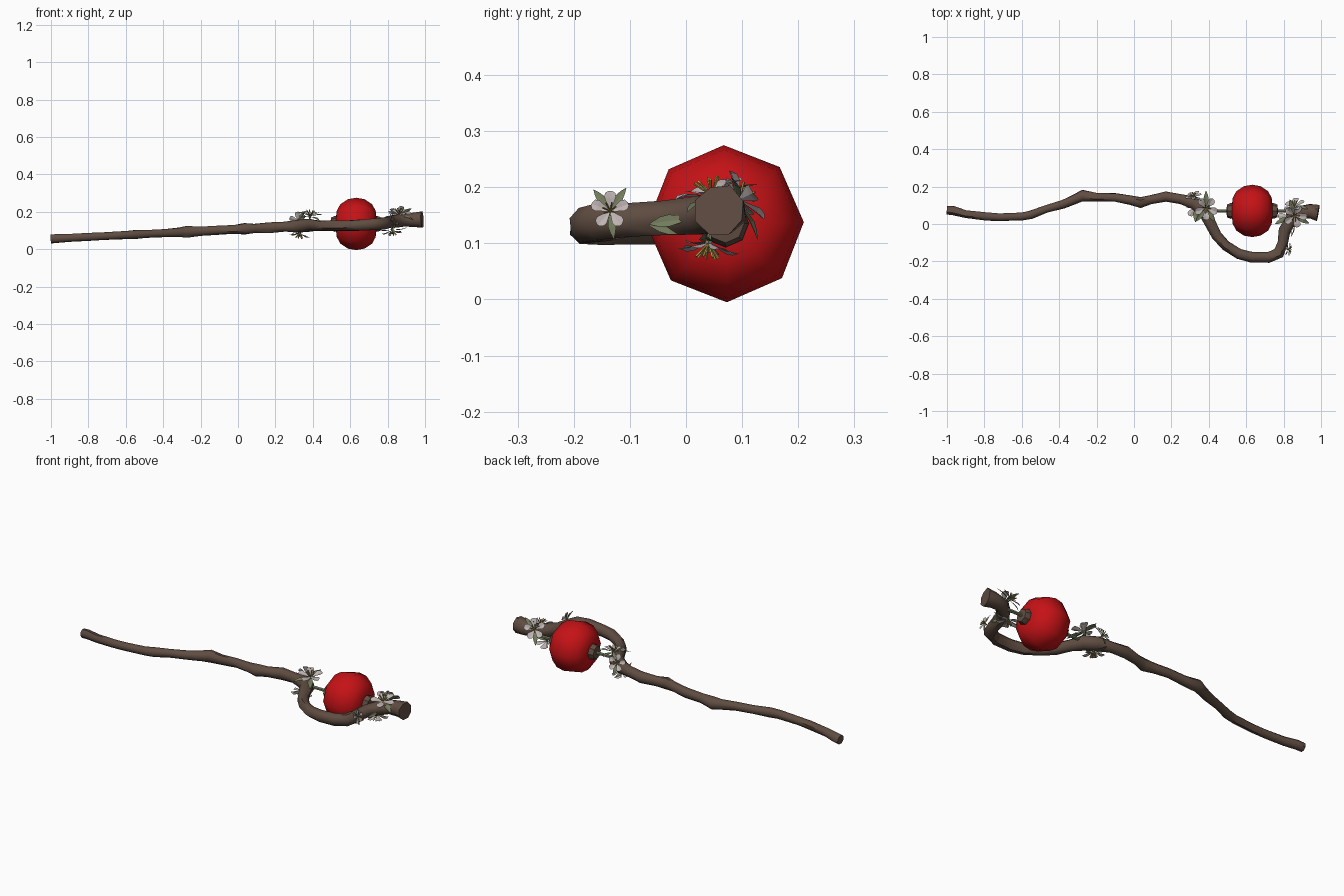
import bpy, bmesh, math, random
from mathutils import Vector, Matrix

if "Cube" in bpy.data.objects:
    bpy.data.objects.remove(bpy.data.objects["Cube"])

random.seed(4)


def material(name, rgb):
    m = bpy.data.materials.new(name)
    m.diffuse_color = (*rgb, 1)
    m.use_nodes = True
    m.node_tree.nodes["Principled BSDF"].inputs["Base Color"].default_value = m.diffuse_color
    return m


BARK = material("bark brown", (0.115, 0.073, 0.053))
RED = material("orb red", (0.56, 0.006, 0.008))
PETAL = material("petal pale grey", (0.52, 0.46, 0.45))
LEAF = material("leaf green", (0.17, 0.20, 0.11))
YELLOW = material("stamen yellow", (0.50, 0.36, 0.06))


def finish(bm, name, mats, smooth=None):
    me = bpy.data.meshes.new(name)
    bm.to_mesh(me)
    bm.free()
    for m in mats:
        me.materials.append(m)
    ob = bpy.data.objects.new(name, me)
    bpy.context.collection.objects.link(ob)
    if smooth:
        bpy.ops.object.select_all(action='DESELECT')
        ob.select_set(True)
        bpy.context.view_layer.objects.active = ob
        bpy.ops.object.shade_smooth_by_angle(angle=math.radians(smooth))
    return ob


def skin(bm, rings):
    # join closed rings of points and cap both ends
    vs = [[bm.verts.new(p) for p in r] for r in rings]
    n = len(vs[0])
    for a, b in zip(vs, vs[1:]):
        for i in range(n):
            bm.faces.new((a[i], a[(i + 1) % n], b[(i + 1) % n], b[i]))
    bm.faces.new(vs[0][::-1])
    bm.faces.new(vs[-1])
    bmesh.ops.recalc_face_normals(bm, faces=bm.faces[:])


def lathe_x(name, profile, mat, sides, smooth, centre=(0, 0.07, 0.135)):
    # turn (x, radius) pairs about a line parallel to x
    bm = bmesh.new()
    skin(bm, [[Vector((x, centre[1] + r * math.sin(t), centre[2] + r * math.cos(t)))
               for t in [2 * math.pi * i / sides - 0.02 for i in range(sides)]]
              for x, r in profile])
    return finish(bm, name, [mat], smooth)


# gnarled staff with its crook: x, y, radius
path = [(-1, .073, .025), (-.965, .07, .026), (-.9, .052, .022), (-.79, .04, .023),
        (-.72, .036, .021), (-.6, .04, .023), (-.55, .05, .025), (-.47, .08, .022),
        (-.38, .105, .024), (-.31, .135, .027), (-.275, .152, .032), (-.2, .143, .026),
        (-.1, .142, .025), (-.02, .128, .027), (.035, .115, .031), (.09, .13, .026),
        (.17, .147, .031), (.25, .133, .027), (.32, .115, .036), (.375, .07, .037),
        (.405, .01, .031), (.44, -.06, .029), (.49, -.115, .028), (.56, -.16, .029),
        (.63, -.178, .031), (.72, -.178, .032), (.775, -.155, .034), (.795, -.1, .031),
        (.805, -.035, .033), (.84, .025, .036), (.885, .06, .037), (.94, .068, .04),
        (.985, .06, .046)]
pts = [Vector((x, y, .055 + .052 * (x + 1) - .012 * max(0, -y) / .18)) for x, y, r in path]
rings = []
for i, p in enumerate(pts):
    d = (pts[min(i + 1, len(pts) - 1)] - pts[max(i - 1, 0)]).normalized()
    side = Vector((-d.y, d.x, 0)).normalized()
    up = d.cross(side)
    r = path[i][2]
    rings.append([p + (side * math.cos(t) + up * math.sin(t)) * r * random.uniform(.93, 1.07)
                  for t in [math.pi / 4 * (k + .5) for k in range(8)]])
bm = bmesh.new()
skin(bm, rings)
finish(bm, "staff", [BARK], 50)

# flattened orb, its end cups and the pin that holds it
half = [(.108, .035), (.104, .07), (.085, .105), (.045, .132)]
orb = [(.632 - x, r) for x, r in half] + [(.632, .14)] + [(.632 + x, r) for x, r in half[::-1]]
lathe_x("orb", orb, RED, 8, 60)
for s, name in ((-1, "left_cup"), (1, "right_cup")):
    lathe_x(name, [(.632 + s * x, r) for x, r in
                   ((.095, .04), (.115, .042), (.135, .034), (.137, .012))], BARK, 8, 40)
lathe_x("orb_pin", [(.36, .009), (.86, .009)], LEAF, 6, 40)


def blade(bm, M, rows, mat):
    # petal or leaf: rows of distance, half width, height, with a sunken midrib
    vs = [[bm.verts.new(M @ Vector((t, w * k, h - (1 - abs(k)) * w * .25)))
           for k in (-1, 0, 1)] for t, w, h in rows]
    for a, b in zip(vs, vs[1:]):
        for i in range(2):
            f = bm.faces.new((a[i], b[i], b[i + 1], a[i + 1]))
            f.material_index = mat


PETAL_ROWS = [(.05, .05, 0), (.35, .17, .12), (.68, .31, .25), (.9, .27, .27), (1.02, .09, .22)]
LEAF_ROWS = [(.1, .03, -.08), (.5, .19, -.02), (.85, .22, 0), (1.2, .13, -.06), (1.5, .01, -.15)]


def flower(name, pos, normal, radius, spin, leaves):
    q = Vector(normal).normalized().to_track_quat('Z', 'Y').to_matrix().to_4x4()
    base = (Matrix.Translation(pos) @ q @ Matrix.Rotation(math.radians(spin), 4, 'Z')
            @ Matrix.Scale(radius, 4))

    def turn(deg):
        return base @ Matrix.Rotation(math.radians(deg), 4, 'Z')
    bm = bmesh.new()
    for i in range(5):
        blade(bm, turn(72 * i), PETAL_ROWS, 0)
    for a in leaves:
        blade(bm, turn(a), LEAF_ROWS, 1)
    # thin stamens leaning outward
    for i in range(7):
        M = turn(360 / 7 * i) @ Matrix.Rotation(math.radians(38), 4, 'Y') \
            @ Matrix.Translation((0, 0, .3))
        res = bmesh.ops.create_cone(bm, segments=4, radius1=.025, radius2=.045,
                                    depth=.6, cap_ends=True, matrix=M)
        for f in {f for v in res['verts'] for f in v.link_faces}:
            f.material_index = 2
    # green calyx under the bloom
    res = bmesh.ops.create_cone(bm, segments=6, radius1=.06, radius2=.14, depth=.35,
                                cap_ends=True, matrix=base @ Matrix.Translation((0, 0, -.16)))
    for f in {f for v in res['verts'] for f in v.link_faces}:
        f.material_index = 1
    finish(bm, name, [PETAL, LEAF, YELLOW])


# blossoms at the neck, at the tip and on the crook
flower("neck_flower_top", (.385, .085, .178), (.1, -.15, 1), .062, 20, (36, 180, 250))
flower("neck_flower_bottom", (.33, .09, .085), (-.15, -.1, -1), .055, 0, (36, 200))
flower("neck_flower_back", (.32, .145, .155), (-.3, 1, .5), .045, 10, (110, 250))
flower("tip_flower_top", (.86, .045, .186), (.1, -.3, 1), .062, 50, (40, 170, 260))
flower("tip_flower_bottom", (.825, .04, .1), (.1, -.1, -1), .055, 15, (36, 180))
flower("tip_flower_back", (.86, .095, .178), (-.3, .8, .6), .055, 30, (108, 250))
flower("crook_flower", (.825, -.135, .158), (1, -.1, .25), .034, 18, (40, 110, 260))


# loose leaves along the inner crook
bm = bmesh.new()
for deg, pitch in ((75, -8), (100, 12)):
    M = (Matrix.Translation((.845, -.07, .135)) @ Matrix.Rotation(math.radians(deg), 4, 'Z')
         @ Matrix.Rotation(math.radians(pitch), 4, 'Y')
         @ Matrix.Rotation(math.radians(75), 4, 'X') @ Matrix.Scale(.05, 4))
    blade(bm, M, LEAF_ROWS, 0)
finish(bm, "crook_leaves", [LEAF])
